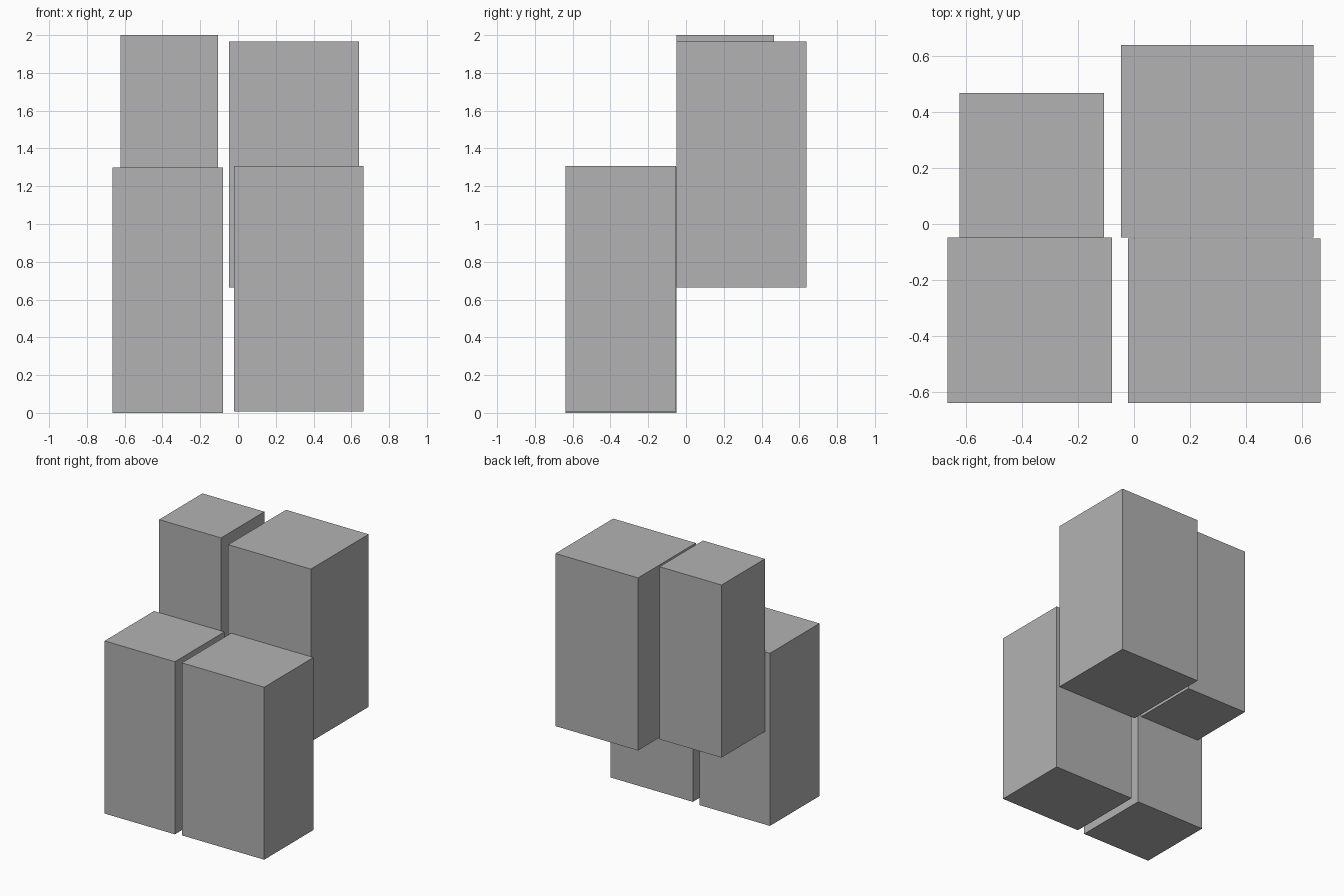
import bpy
import bmesh
from mathutils import Vector

if "Cube" in bpy.data.objects:
    bpy.data.objects.remove(bpy.data.objects["Cube"])

# Single plain grey
grey = bpy.data.materials.new("plain grey")
grey.diffuse_color = (0.448, 0.448, 0.448, 1.0)
grey.use_nodes = True
grey.node_tree.nodes["Principled BSDF"].inputs["Base Color"].default_value = grey.diffuse_color


def block(name, low, high):
    """Box spanning two opposite corners."""
    low, high = Vector(low), Vector(high)
    centre, size = (low + high) / 2, high - low
    bm = bmesh.new()
    bmesh.ops.create_cube(bm, size=1.0)
    bmesh.ops.scale(bm, vec=size, verts=bm.verts)
    mesh = bpy.data.meshes.new(name)
    bm.to_mesh(mesh)
    bm.free()
    mesh.materials.append(grey)
    obj = bpy.data.objects.new(name, mesh)
    obj.location = centre
    bpy.context.collection.objects.link(obj)


# Lower front pair
block("front_left_block", (-0.665, -0.638, 0.0), (-0.079, -0.049, 1.30))
block("front_right_block", (-0.021, -0.638, 0.008), (0.665, -0.052, 1.307))

# Raised back pair
block("back_left_block", (-0.623, -0.049, 0.70), (-0.107, 0.467, 2.0))
block("back_right_block", (-0.047, -0.049, 0.665), (0.641, 0.638, 1.965))
